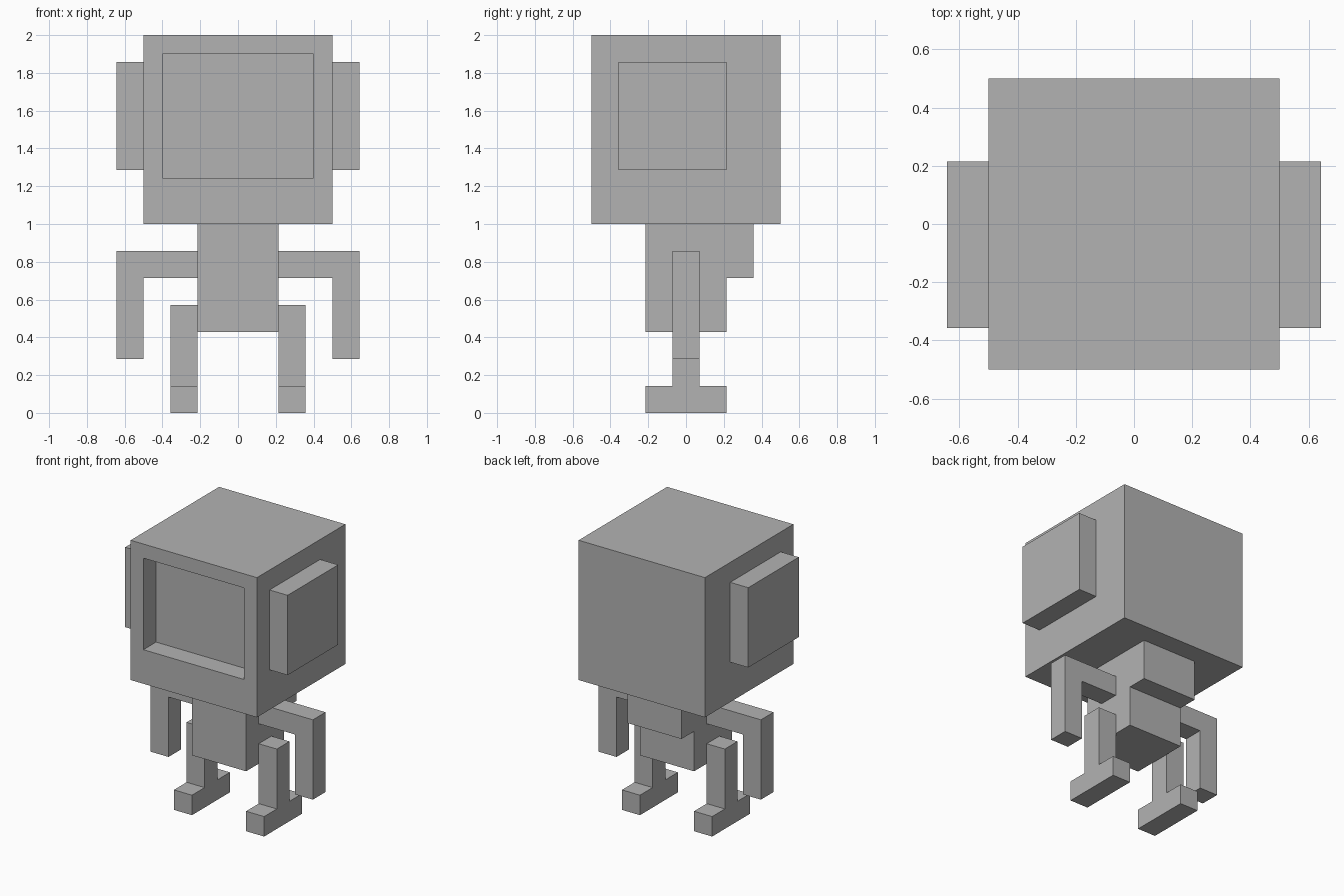
import bpy
import bmesh
from mathutils import Vector

U = 1 / 7  # one block

cube = bpy.data.objects.get("Cube")
if cube:
    bpy.data.objects.remove(cube)

grey = bpy.data.materials.new("plain_grey")
grey.use_nodes = True
colour = (0.45, 0.45, 0.45, 1)
grey.diffuse_color = colour
grey.node_tree.nodes["Principled BSDF"].inputs["Base Color"].default_value = colour


def make_object(name, bm, mirrored=False):
    bmesh.ops.recalc_face_normals(bm, faces=bm.faces)
    mesh = bpy.data.meshes.new(name)
    bm.to_mesh(mesh)
    bm.free()
    mesh.materials.append(grey)
    obj = bpy.data.objects.new(name, mesh)
    bpy.context.collection.objects.link(obj)
    if mirrored:
        obj.modifiers.new("Mirror", "MIRROR").use_axis[0] = True
    return obj


def extruded(name, points, axis, start, end, mirrored=False):
    """Extrude a block-unit outline along x (outline in y, z) or y (outline in x, z)."""
    bm = bmesh.new()
    place = (lambda a, b: (start, a, b)) if axis == "x" else (lambda a, b: (a, start, b))
    face = bm.faces.new([bm.verts.new(Vector(place(a, b)) * U) for a, b in points])
    result = bmesh.ops.extrude_face_region(bm, geom=[face], use_keep_orig=True)
    verts = [g for g in result["geom"] if isinstance(g, bmesh.types.BMVert)]
    step = (end - start) * U
    bmesh.ops.translate(bm, verts=verts, vec=(step, 0, 0) if axis == "x" else (0, step, 0))
    return make_object(name, bm, mirrored)


def rectangle(a0, a1, b0, b1):
    return [(a0, b0), (a1, b0), (a1, b1), (a0, b1)]


# Head with a recessed face opening
bm = bmesh.new()
bmesh.ops.create_cube(bm, size=1)
bmesh.ops.translate(bm, verts=bm.verts, vec=(0, 0, 1.5))
front = min(bm.faces, key=lambda f: f.calc_center_median().y)
bmesh.ops.inset_region(bm, faces=[front], thickness=U)
for v in front.verts:
    if v.co.z < 1.5:
        v.co.z += U
floor = bmesh.ops.extrude_face_region(bm, geom=[front])
bmesh.ops.translate(bm, verts=[g for g in floor["geom"] if isinstance(g, bmesh.types.BMVert)],
                    vec=(0, U, 0))
if front.is_valid:
    bmesh.ops.delete(bm, geom=[front], context="FACES_ONLY")
make_object("head", bm)

# Side pads on the head
extruded("ear_pads", rectangle(-2.5, 1.5, 9, 13), "x", 3.5, 4.5, True)

# Torso with the raised pack on its back
extruded("torso", [(-1.5, 3), (1.5, 3), (1.5, 5), (2.5, 5), (2.5, 7), (-1.5, 7)],
         "x", -1.5, 1.5)

# Bent arms
extruded("arms", [(1.5, 5), (3.5, 5), (3.5, 2), (4.5, 2), (4.5, 6), (1.5, 6)],
         "y", -0.5, 0.5, True)

# Legs with feet reaching forward and back
extruded("legs", [(-1.5, 0), (1.5, 0), (1.5, 1), (0.5, 1),
                  (0.5, 4), (-0.5, 4), (-0.5, 1), (-1.5, 1)],
         "x", 1.5, 2.5, True)
